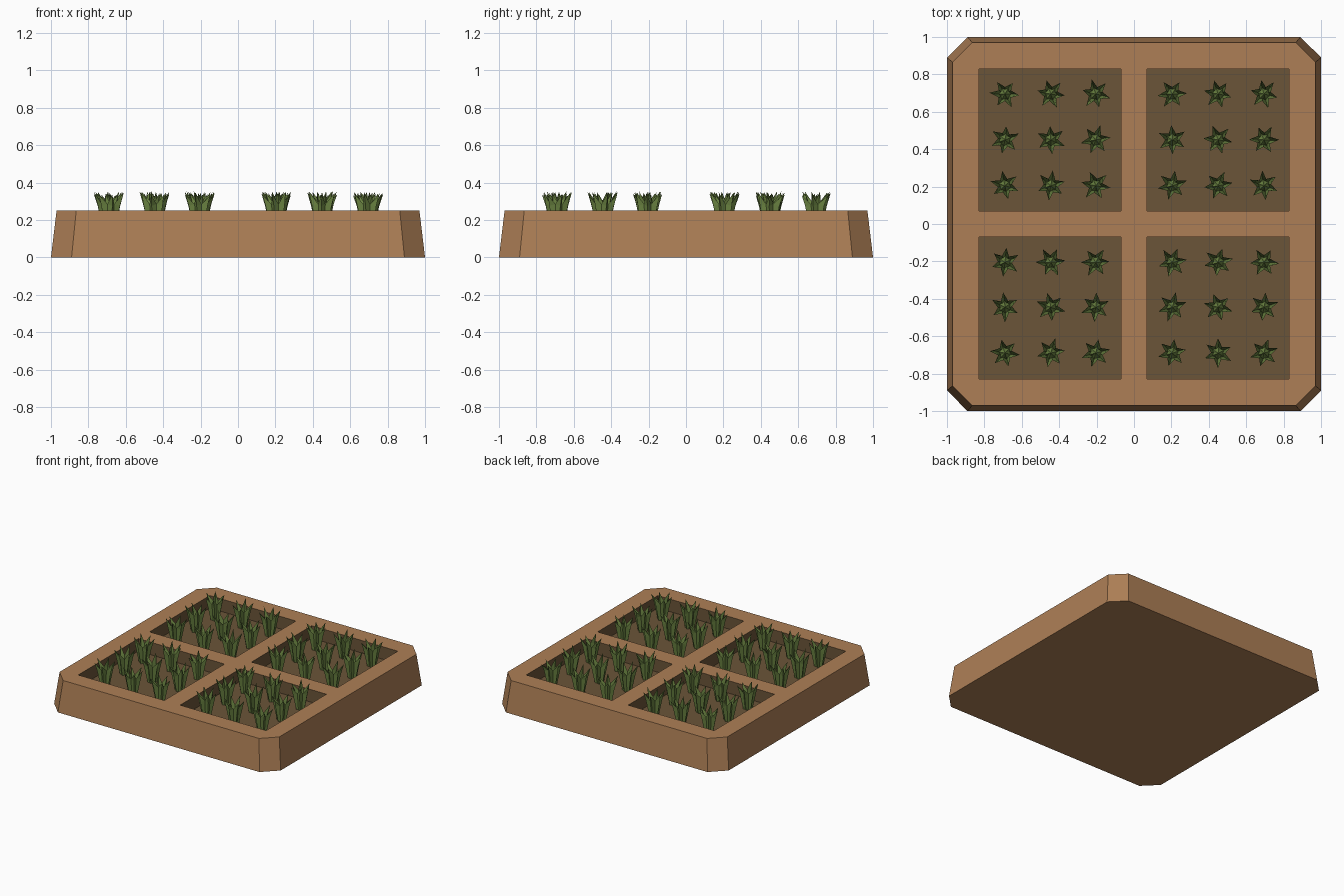
import bpy, bmesh, math, random
from mathutils import Matrix

if "Cube" in bpy.data.objects:
    bpy.data.objects.remove(bpy.data.objects["Cube"])

random.seed(4)


def material(name, rgb):
    m = bpy.data.materials.new(name)
    m.diffuse_color = (*rgb, 1)
    m.use_nodes = True
    m.node_tree.nodes["Principled BSDF"].inputs["Base Color"].default_value = m.diffuse_color
    return m


wood = material("warm wood", (0.42, 0.212, 0.092))
soil = material("dark soil", (0.147, 0.090, 0.040))
leaf = material("leaf green", (0.150, 0.235, 0.055))


def add_object(name, bm, *mats):
    bmesh.ops.recalc_face_normals(bm, faces=bm.faces)
    mesh = bpy.data.meshes.new(name)
    bm.to_mesh(mesh)
    bm.free()
    for m in mats:
        mesh.materials.append(m)
    ob = bpy.data.objects.new(name, mesh)
    bpy.context.collection.objects.link(ob)
    return ob


def bridge(bm, a, b):
    for i in range(len(a)):
        j = (i + 1) % len(a)
        bm.faces.new((a[i], a[j], b[j], b[i]))


# planter body: tapered square with chamfered corners
def octagon(bm, r, c, z):
    pts = [(r, -c), (r, c), (c, r), (-c, r), (-r, c), (-r, -c), (-c, -r), (c, -r)]
    return [bm.verts.new((x, y, z)) for x, y in pts]


TOP, SOIL = 0.25, 0.15
bm = bmesh.new()
low, high = octagon(bm, 1.0, 0.89, 0), octagon(bm, 0.97, 0.865, TOP)
bridge(bm, low, high)
bm.faces.new(low)
bm.faces.new(high)
planter = add_object("planter_box", bm, wood, soil)

# four square beds cut into the top
bm = bmesh.new()
for sx in (-1, 1):
    for sy in (-1, 1):
        mat = Matrix.Translation((sx * 0.45, sy * 0.45, SOIL + 0.1)) @ Matrix.Diagonal((0.76, 0.76, 0.2, 1))
        bmesh.ops.create_cube(bm, size=1, matrix=mat)
cutter = add_object("bed_cutter", bm, soil)
cutter.hide_render = True
mod = planter.modifiers.new("beds", "BOOLEAN")
mod.object, mod.operation, mod.solver = cutter, "DIFFERENCE", "EXACT"
graph = bpy.context.evaluated_depsgraph_get()
planter.data = bpy.data.meshes.new_from_object(planter.evaluated_get(graph))
planter.modifiers.clear()
bpy.data.objects.remove(cutter)

# soil colour on the bed floors and walls
planter.data.materials.clear()
planter.data.materials.append(wood)
planter.data.materials.append(soil)
for p in planter.data.polygons:
    x, y, z = p.center
    inside = max(abs(x), abs(y)) < 0.85 and 0.1 < z < TOP - 0.01
    p.material_index = 1 if inside else 0


# one sprout: a cup of six keeled, pointed leaves
def sprout_mesh(name):
    bm = bmesh.new()
    n = 6

    def ring(keel, edge, zk, ze):
        out = []
        for i in range(2 * n):
            r, z = (keel, zk) if i % 2 == 0 else (edge, ze)
            a = math.pi * i / n
            out.append(bm.verts.new((r * math.cos(a), r * math.sin(a), z)))
        return out

    base = ring(0.034, 0.025, 0, 0)
    mid = ring(0.060, 0.038, 0.125, 0.135)
    bridge(bm, base, mid)
    heart = bm.verts.new((0, 0, 0.06))
    for i in range(2 * n):
        bm.faces.new((base[i], base[(i + 1) % (2 * n)], heart))
    for i in range(0, 2 * n, 2):
        a = math.pi * i / n + random.uniform(-0.1, 0.1)
        r, z = random.uniform(0.072, 0.082), random.uniform(0.18, 0.203)
        tip = bm.verts.new((r * math.cos(a), r * math.sin(a), z))
        bm.faces.new((mid[i - 1], mid[i], tip))
        bm.faces.new((mid[i], mid[i + 1], tip))
    return add_object(name, bm, leaf)


# rows of sprouts in every bed
rows = (-0.69, -0.445, -0.205, 0.205, 0.45, 0.695)
for ix, x in enumerate(rows):
    for iy, y in enumerate(rows):
        ob = sprout_mesh(f"sprout_{ix}_{iy}")
        ob.location = (x, y, SOIL)
        ob.rotation_euler.z = random.uniform(0, math.pi / 3)
